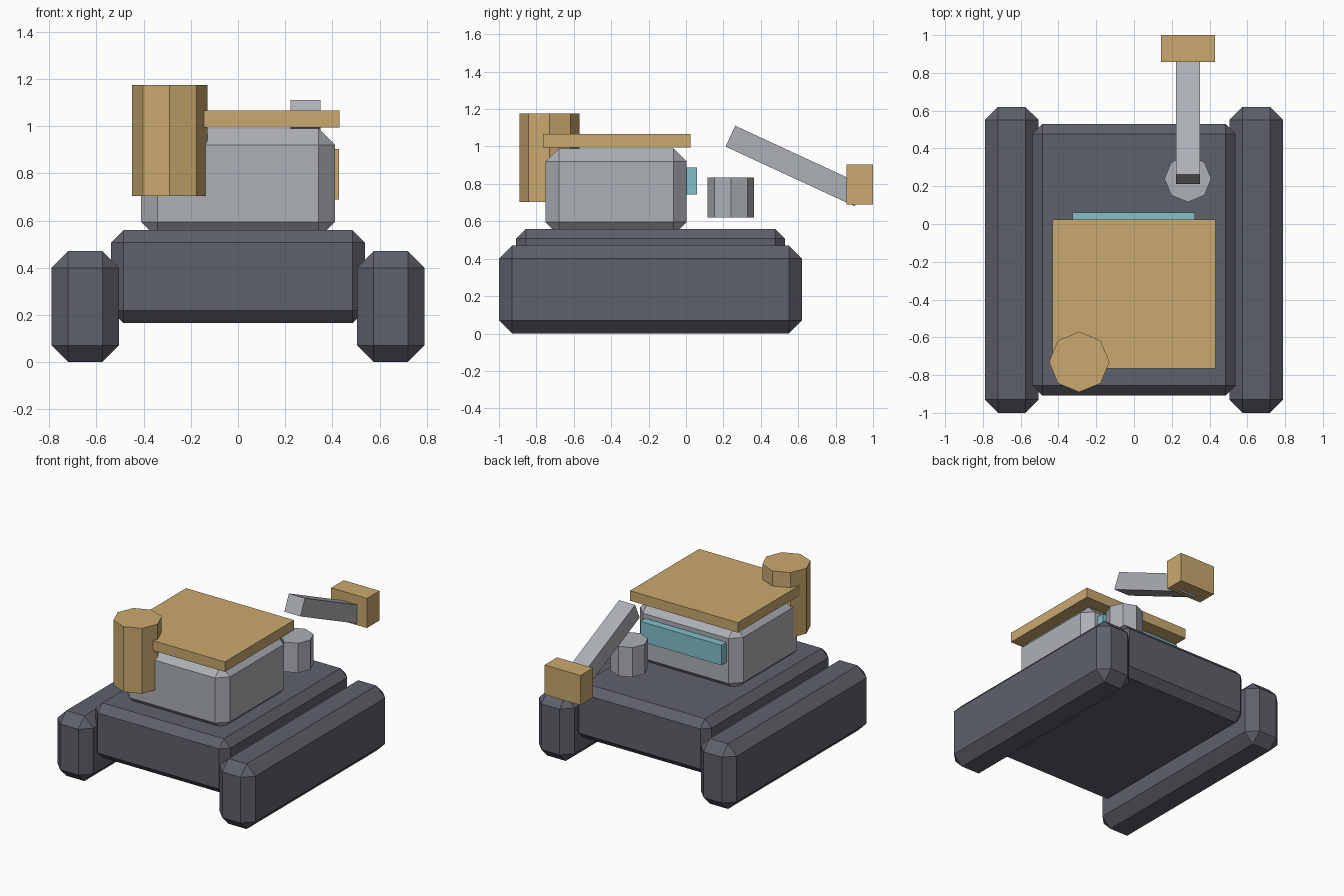
import bpy, bmesh, math
from mathutils import Matrix, Vector

if "Cube" in bpy.data.objects:
    bpy.data.objects.remove(bpy.data.objects["Cube"])


def material(name, rgb):
    m = bpy.data.materials.new(name)
    lin = [((c / 255 + 0.055) / 1.055) ** 2.4 for c in rgb]
    m.diffuse_color = (*lin, 1)
    m.use_nodes = True
    m.node_tree.nodes["Principled BSDF"].inputs["Base Color"].default_value = m.diffuse_color
    return m


DARK = material("dark grey", (94, 97, 106))
GREY = material("light grey", (172, 176, 181))
TAN = material("tan", (202, 169, 111))
GLASS = material("teal glass", (131, 192, 202))


def finish(name, bm, mat):
    me = bpy.data.meshes.new(name)
    bm.to_mesh(me)
    bm.free()
    me.materials.append(mat)
    ob = bpy.data.objects.new(name, me)
    bpy.context.collection.objects.link(ob)
    return ob


def box(name, lo, hi, mat, chamfer=0.0, tilt=0.0):
    """Box between two corners, optionally chamfered and tilted about x."""
    lo, hi = Vector(lo), Vector(hi)
    bm = bmesh.new()
    bmesh.ops.create_cube(bm, size=1, matrix=Matrix.Diagonal((*(hi - lo), 1)))
    if chamfer:
        bmesh.ops.bevel(bm, geom=bm.edges[:], offset=chamfer, segments=1,
                        affect='EDGES', profile=0.5)
    bm.transform(Matrix.Translation((lo + hi) / 2) @ Matrix.Rotation(tilt, 4, 'X'))
    return finish(name, bm, mat)


def octagon(name, x, y, r, z0, z1, mat):
    bm = bmesh.new()
    bmesh.ops.create_cone(bm, cap_ends=True, segments=8, radius1=r, radius2=r,
                          depth=z1 - z0,
                          matrix=Matrix.Translation((x, y, (z0 + z1) / 2)))
    return finish(name, bm, mat)


# Tracks and hull
for side, x0, x1 in (("left", -0.79, -0.505), ("right", 0.505, 0.79)):
    box(side + "_track", (x0, -1, 0), (x1, 0.62, 0.47), DARK, 0.07)
box("hull", (-0.538, -0.908, 0.165), (0.538, 0.53, 0.56), DARK, 0.053)

# Cabin, roof and window
box("cabin", (-0.412, -0.75, 0.525), (0.412, 0.004, 0.99), GREY, 0.07)
box("roof", (-0.431, -0.765, 0.994), (0.431, 0.024, 1.066), TAN)
box("window", (-0.325, -0.01, 0.743), (0.323, 0.06, 0.888), GLASS)

# Exhaust stack and arm pivot
octagon("exhaust", -0.29, -0.73, 0.16, 0.704, 1.175, TAN)
octagon("arm_pivot", 0.285, 0.24, 0.124, 0.62, 0.834, GREY)

# Sloping arm and bucket
tilt = math.radians(-24.8)
length = 0.76
start = Vector((0.286, 0.2375, 1.055))
mid = start + Vector((0, math.cos(tilt), math.sin(tilt))) * length / 2
half = Vector((0.064, length / 2, 0.0615))
box("arm", mid - half, mid + half, GREY, tilt=tilt)
box("bucket", (0.143, 0.857, 0.69), (0.429, 1.0, 0.904), TAN)
